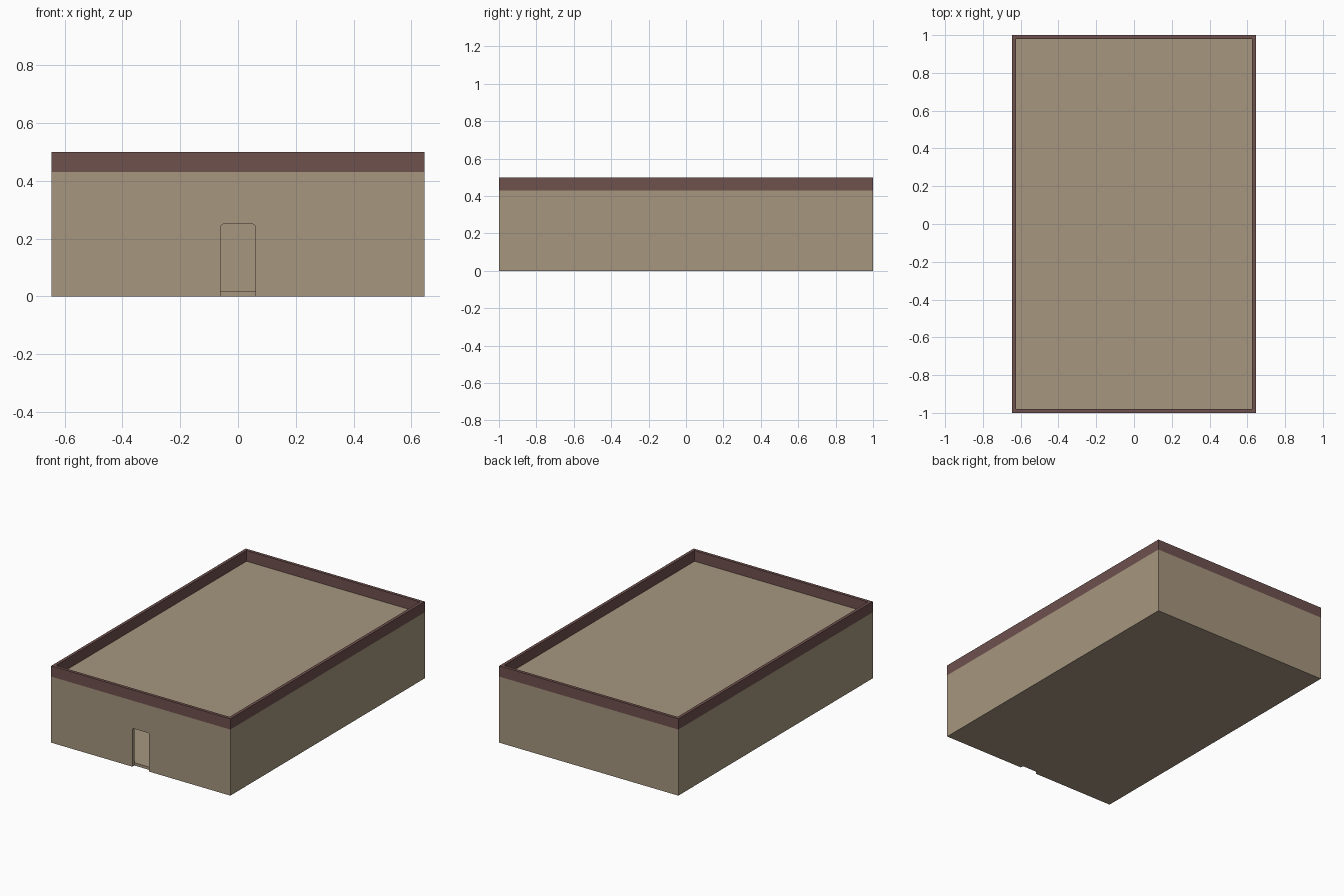
import bpy, bmesh, math

if "Cube" in bpy.data.objects:
    bpy.data.objects.remove(bpy.data.objects["Cube"])

X, Y = 0.645, 1.0          # half footprint
T = 0.02                   # wall thickness
WALL_TOP, TOP = 0.43, 0.5
DOOR_W, DOOR_H, DOOR_R = 0.06, 0.25, 0.01


def material(name, rgb):
    m = bpy.data.materials.new(name)
    m.diffuse_color = (*rgb, 1)
    m.use_nodes = True
    m.node_tree.nodes["Principled BSDF"].inputs["Base Color"].default_value = m.diffuse_color
    return m


tan = material("tan plaster", (0.381, 0.305, 0.212))
maroon = material("maroon trim", (0.156, 0.082, 0.076))


def make(name, bm, mat):
    bmesh.ops.recalc_face_normals(bm, faces=bm.faces)
    me = bpy.data.meshes.new(name)
    bm.to_mesh(me)
    bm.free()
    ob = bpy.data.objects.new(name, me)
    bpy.context.collection.objects.link(ob)
    if mat:
        me.materials.append(mat)
    return ob


def extrude(bm, faces, vec):
    geo = bmesh.ops.extrude_face_region(bm, geom=faces)["geom"]
    bmesh.ops.translate(bm, vec=vec, verts=[v for v in geo if isinstance(v, bmesh.types.BMVert)])


def ring(name, z0, z1, mat):
    """Rectangular wall loop around the footprint."""
    bm = bmesh.new()
    corners = [(-1, -1), (1, -1), (1, 1), (-1, 1)]
    out = [bm.verts.new((sx * X, sy * Y, z0)) for sx, sy in corners]
    inn = [bm.verts.new((sx * (X - T), sy * (Y - T), z0)) for sx, sy in corners]
    faces = [bm.faces.new((out[i], out[(i + 1) % 4], inn[(i + 1) % 4], inn[i])) for i in range(4)]
    extrude(bm, faces, (0, 0, z1 - z0))
    return make(name, bm, mat)


def slab(name, z0, z1, mat):
    """Flat plate that fits between the walls."""
    bm = bmesh.new()
    bmesh.ops.create_cube(bm, size=1)
    bmesh.ops.scale(bm, vec=(2 * (X - T), 2 * (Y - T), z1 - z0), verts=bm.verts)
    bmesh.ops.translate(bm, vec=(0, 0, (z0 + z1) / 2), verts=bm.verts)
    return make(name, bm, mat)


# Building shell
walls = ring("walls", 0, WALL_TOP, tan)
ring("parapet", WALL_TOP, TOP, maroon)
slab("floor", 0, 0.018, tan)
slab("roof", WALL_TOP - 0.02, WALL_TOP, tan)

# Doorway with slightly rounded top corners, cut through the front wall
bm = bmesh.new()
pts = [(-DOOR_W, -0.05), (DOOR_W, -0.05)]
for cx, start in ((DOOR_W - DOOR_R, 0), (DOOR_R - DOOR_W, 90)):
    for k in range(5):
        a = math.radians(start + k * 22.5)
        pts.append((cx + DOOR_R * math.cos(a), DOOR_H - DOOR_R + DOOR_R * math.sin(a)))
face = bm.faces.new([bm.verts.new((x, -Y - 0.05, z)) for x, z in pts])
extrude(bm, [face], (0, 0.12, 0))
cutter = make("door_cutter", bm, None)
cutter.hide_render = True

mod = walls.modifiers.new("doorway", 'BOOLEAN')
mod.operation = 'DIFFERENCE'
mod.solver = 'EXACT'
mod.object = cutter
bpy.context.view_layer.objects.active = walls
bpy.ops.object.modifier_apply(modifier=mod.name)
bpy.data.objects.remove(cutter)
